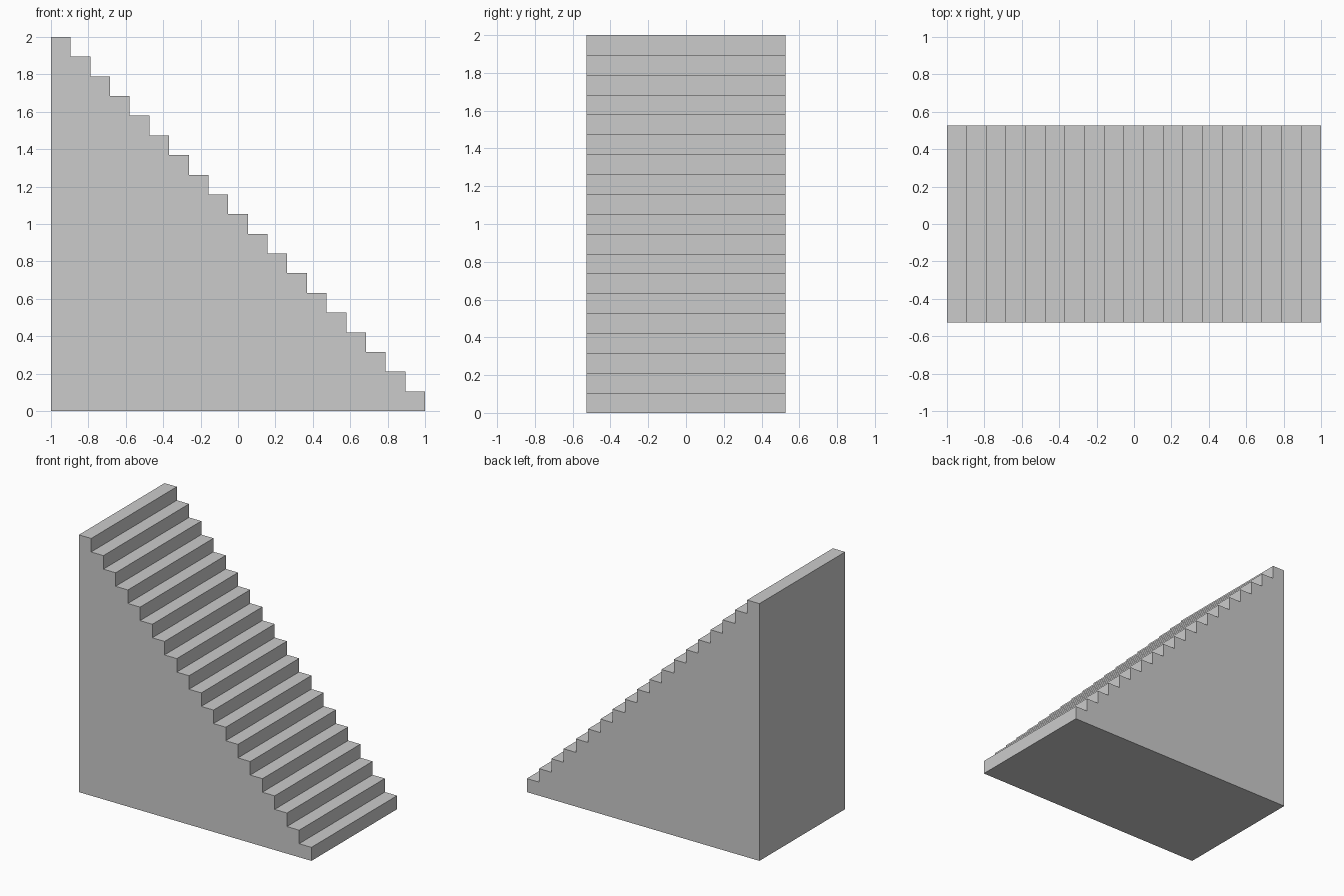
import bpy, bmesh

if "Cube" in bpy.data.objects:
    bpy.data.objects.remove(bpy.data.objects["Cube"])

STEPS = 19
S = 2.0 / STEPS        # tread depth and riser height
HALF_W = 5 * S         # half of the stair width

# Stepped side profile in the xz plane, from the tall back down to the lowest step
profile = [(-1.0, 0.0)]
for i in range(STEPS):
    z = 2.0 - i * S
    profile += [(-1.0 + i * S, z), (-1.0 + (i + 1) * S, z)]
profile.append((1.0, 0.0))

# Solid staircase: profile extruded across its width
bm = bmesh.new()
side = bm.faces.new([bm.verts.new((x, -HALF_W, z)) for x, z in profile])
ext = bmesh.ops.extrude_face_region(bm, geom=[side], use_keep_orig=True)
moved = [g for g in ext["geom"] if isinstance(g, bmesh.types.BMVert)]
bmesh.ops.translate(bm, verts=moved, vec=(0, 2 * HALF_W, 0))
bmesh.ops.recalc_face_normals(bm, faces=bm.faces[:])

mesh = bpy.data.meshes.new("staircase")
bm.to_mesh(mesh)
bm.free()
bpy.context.collection.objects.link(bpy.data.objects.new("staircase", mesh))
